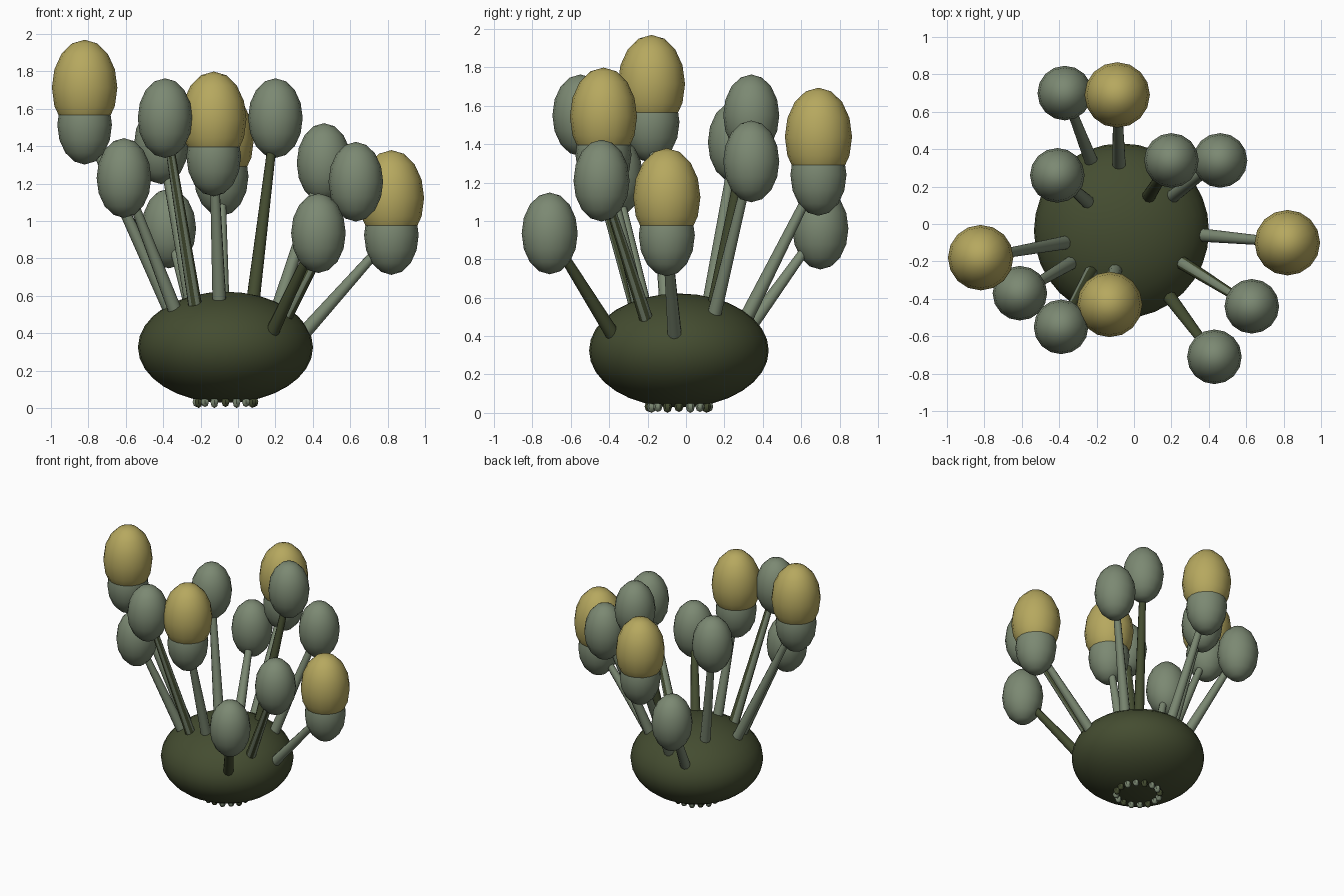
import bpy
import math
from mathutils import Vector

cube = bpy.data.objects.get("Cube")
if cube:
    bpy.data.objects.remove(cube, do_unlink=True)


def make_material(name, rgb):
    mat = bpy.data.materials.new(name)
    mat.use_nodes = True
    mat.diffuse_color = (*rgb, 1)
    node = next(n for n in mat.node_tree.nodes if n.type == 'BSDF_PRINCIPLED')
    node.inputs["Base Color"].default_value = (*rgb, 1)
    return mat


SAGE = make_material("sage green", (0.20, 0.25, 0.17))
MOSS = make_material("dark moss", (0.058, 0.073, 0.030))
GOLD = make_material("dull gold", (0.468, 0.392, 0.114))


def finish(name, *mats):
    ob = bpy.context.object
    ob.name = name
    for mat in mats:
        ob.data.materials.append(mat)
    bpy.ops.object.shade_smooth_by_angle(angle=math.radians(50))
    return ob


def ellipsoid(name, centre, radius, half_height, mat, segments=16, rings=8):
    bpy.ops.mesh.primitive_uv_sphere_add(segments=segments, ring_count=rings,
                                         radius=1, location=centre)
    bpy.context.object.scale = (radius, radius, half_height)
    bpy.ops.object.transform_apply(location=False, rotation=False, scale=True)
    return finish(name, mat)


def stem(name, start, end, *mats):
    start, end = Vector(start), Vector(end)
    axis = end - start
    bpy.ops.mesh.primitive_cone_add(vertices=10, radius1=0.038, radius2=0.022,
                                    depth=axis.length, location=(start + end) / 2)
    bpy.context.object.rotation_euler = axis.to_track_quat('Z', 'Y').to_euler()
    ob = finish(name, *mats)
    # two-coloured stems get lengthwise streaks
    for poly in ob.data.polygons:
        poly.material_index = poly.index % len(mats)


# Round body
BODY = Vector((-0.067, -0.037, 0.325))
WIDE, TALL = 0.468, 0.297
ellipsoid("body", BODY, WIDE, TALL, MOSS, 32, 16)


def body_top(x, y):
    r2 = ((x - BODY.x) ** 2 + (y - BODY.y) ** 2) / WIDE ** 2
    return BODY.z + TALL * math.sqrt(max(0, 1 - r2))


# Ring of root nubs under the body
for i in range(16):
    a = math.tau * i / 16
    p = (BODY.x + 0.155 * math.cos(a), BODY.y + 0.155 * math.sin(a), 0.033)
    ellipsoid(f"root_nub_{i + 1}", p, 0.024, 0.028 + 0.005 * (i % 2),
              MOSS if i % 3 == 0 else SAGE, 6, 4)

# Stems with buds: bud centre, stem foot (x, y), stem colours, has a gold cap
plants = [
    ((-0.37, 0.70, 0.96), (-0.23, 0.34), (SAGE,), False),
    ((-0.09, 0.69, 1.24), (-0.08, 0.32), (SAGE,), True),
    ((-0.41, 0.26, 1.41), (-0.25, 0.12), (SAGE,), False),
    ((0.20, 0.34, 1.55), (0.08, 0.15), (MOSS,), False),
    ((0.46, 0.34, 1.31), (0.21, 0.15), (SAGE,), False),
    ((-0.82, -0.18, 1.515), (-0.37, -0.10), (SAGE,), True),
    ((0.82, -0.10, 0.925), (0.37, -0.06), (SAGE,), True),
    ((-0.61, -0.37, 1.23), (-0.34, -0.21), (SAGE,), False),
    ((-0.39, -0.55, 1.55), (-0.23, -0.26), (MOSS, SAGE), False),
    ((-0.13, -0.43, 1.345), (-0.10, -0.25), (SAGE,), True),
    ((0.63, -0.44, 1.21), (0.26, -0.21), (SAGE, MOSS), False),
    ((0.43, -0.71, 0.935), (0.19, -0.39), (MOSS,), False),
]
for i, (bud, foot, colours, capped) in enumerate(plants, 1):
    bud = Vector(bud)
    base = Vector((*foot, body_top(*foot) - 0.01))
    base -= (bud - base).normalized() * 0.05
    stem(f"stem_{i}", base, bud, *colours)
    ellipsoid(f"bud_{i}", bud, 0.146, 0.213, SAGE)
    if capped:
        ellipsoid(f"gold_cap_{i}", bud + Vector((0, 0, 0.198)), 0.175, 0.256, GOLD)
